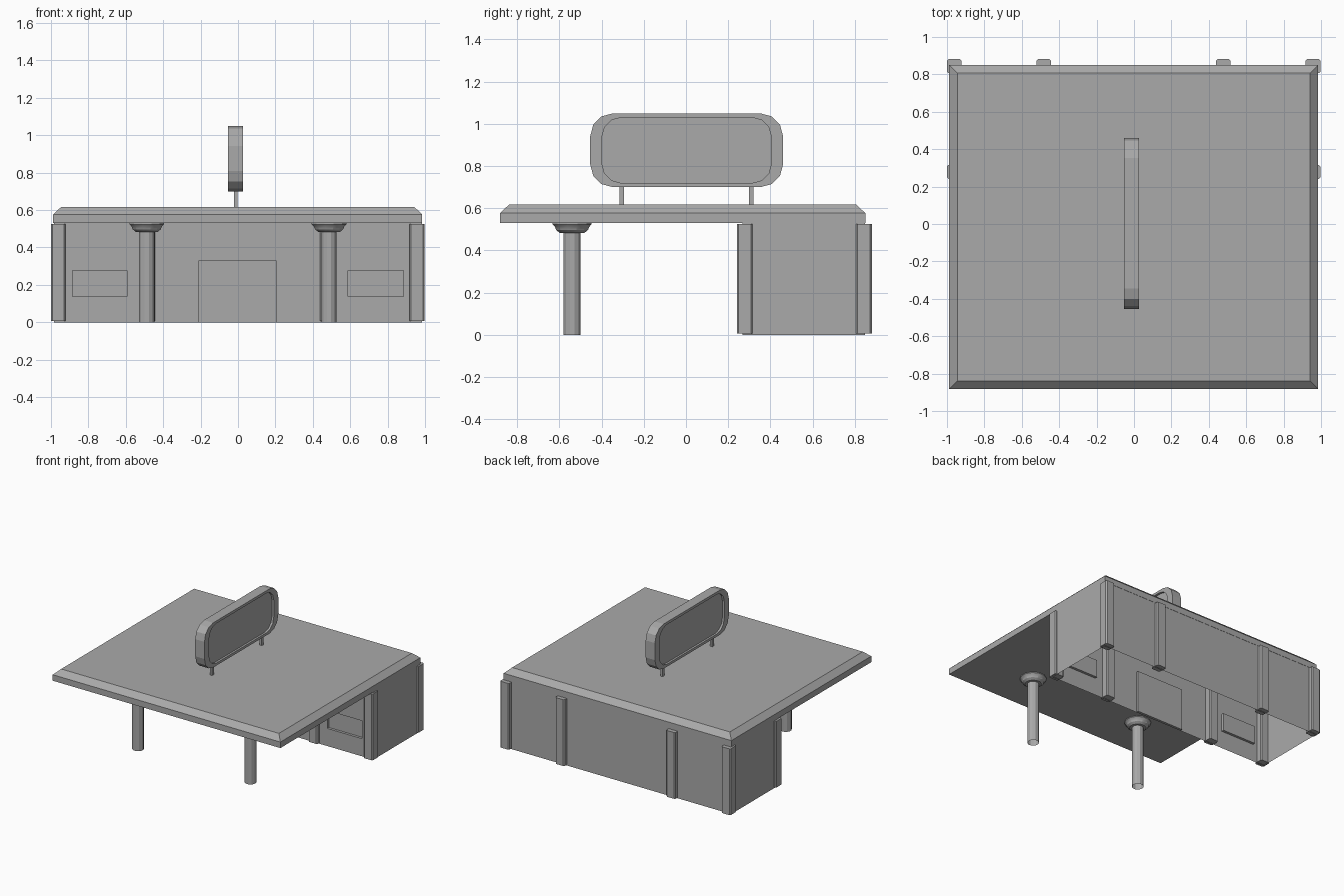
import bpy, bmesh, math
from mathutils import Matrix, Vector

if "Cube" in bpy.data.objects:
    bpy.data.objects.remove(bpy.data.objects["Cube"])

grey = bpy.data.materials.new("plain grey")
grey.use_nodes = True
grey.diffuse_color = (0.4, 0.4, 0.4, 1)
grey.node_tree.nodes["Principled BSDF"].inputs["Base Color"].default_value = (0.4, 0.4, 0.4, 1)


def finish(name, bm, recalc=True):
    if recalc:
        bmesh.ops.recalc_face_normals(bm, faces=bm.faces)
    mesh = bpy.data.meshes.new(name)
    bm.to_mesh(mesh)
    bm.free()
    mesh.materials.append(grey)
    obj = bpy.data.objects.new(name, mesh)
    bpy.context.collection.objects.link(obj)
    return obj


def add_box(bm, lo, hi):
    lo, hi = Vector(lo), Vector(hi)
    place = Matrix.Translation((lo + hi) / 2) @ Matrix.Diagonal((*(hi - lo), 1))
    return bmesh.ops.create_cube(bm, size=1, matrix=place)["verts"]


def box(name, lo, hi, chamfer=0):
    bm = bmesh.new()
    add_box(bm, lo, hi)
    if chamfer:
        upright = [e for e in bm.edges if abs(e.verts[0].co.z - e.verts[1].co.z) > 0.1]
        bmesh.ops.bevel(bm, geom=upright, offset=chamfer, segments=1, affect='EDGES')
    return finish(name, bm)


def loft(name, rings, cap_start=True, cap_end=True):
    """Skin a list of equally long point loops."""
    bm = bmesh.new()
    loops = [[bm.verts.new(p) for p in ring] for ring in rings]
    n = len(loops[0])
    for a, b in zip(loops, loops[1:]):
        for i in range(n):
            j = (i + 1) % n
            bm.faces.new((a[i], a[j], b[j], b[i]))
    if cap_start:
        bm.faces.new(loops[0][::-1])
    if cap_end:
        bm.faces.new(loops[-1])
    return finish(name, bm)


# canopy: slab with a sloped upper rim
def rect(inset, z):
    x0, x1, y0, y1 = -0.988 + inset, 0.985 - inset, -0.882 + inset, 0.85 - inset
    return [(x0, y0, z), (x1, y0, z), (x1, y1, z), (x0, y1, z)]


loft("canopy_roof", [rect(0, 0.53), rect(0, 0.577), rect(0.043, 0.617)])

# shop walls: open shell, front divided into cells for recessed windows and door
W, FRONT, BACK, H = 0.985, 0.268, 0.848, 0.53
xs = [-W, -0.885, -0.593, -0.208, 0.203, 0.587, 0.885, W]
zs = [0, 0.138, 0.278, 0.33, H]
bm = bmesh.new()
grid = [[bm.verts.new((x, FRONT, z)) for z in zs] for x in xs]
cells = {}
for i in range(len(xs) - 1):
    for k in range(len(zs) - 1):
        cells[i, k] = bm.faces.new((grid[i][k], grid[i + 1][k], grid[i + 1][k + 1], grid[i][k + 1]))
for group in ([(1, 1)], [(5, 1)], [(3, 0), (3, 1), (3, 2)]):
    out = bmesh.ops.extrude_face_region(bm, geom=[cells[c] for c in group])
    moved = [v for v in out["geom"] if isinstance(v, bmesh.types.BMVert)]
    bmesh.ops.translate(bm, verts=moved, vec=(0, 0.02, 0))
    old = [cells[c] for c in group if cells[c].is_valid]
    if old:
        bmesh.ops.delete(bm, geom=old, context='FACES_ONLY')
corners = [(W, FRONT), (W, BACK), (-W, BACK), (-W, FRONT)]
for (ax, ay), (bx, by) in zip(corners, corners[1:]):
    bm.faces.new([bm.verts.new(p) for p in ((ax, ay, 0), (bx, by, 0), (bx, by, H), (ax, ay, H))])
finish("shop_walls", bm, recalc=False)

# pilasters at the corners and along the front and back walls
for row, y in (("front", 0.241), ("back", 0.806)):
    for n, x in enumerate((-0.961, -0.483, 0.478, 0.957)):
        half = 0.039
        box(f"{row}_pilaster_{n + 1}", (x - half, y, 0.006), (x + half, y + 0.075, 0.525), 0.008)


# canopy posts with flared collars
def circle(x, y, r, z, n=12):
    turn = [2 * math.pi * (i + 0.5) / n for i in range(n)]
    return [(x + r * math.cos(a), y + r * math.sin(a), z) for a in turn]


collar = [(0.04, 0.483), (0.06, 0.483), (0.078, 0.497), (0.084, 0.512), (0.096, 0.524), (0.096, 0.532)]
for side, x in (("right", -0.488), ("left", 0.487)):
    post = loft(side + "_post", [circle(x, -0.54, 0.042, z) for z in (0, 0.5)], False, False)
    flare = loft(side + "_post_collar", [circle(x, -0.54, r, z) for r, z in collar], False, True)
    for obj in (post, flare):
        bpy.ops.object.select_all(action='DESELECT')
        obj.select_set(True)
        bpy.context.view_layer.objects.active = obj
        bpy.ops.object.shade_smooth_by_angle(angle=math.radians(25))


# roof sign: rounded board with a recessed panel on both faces
def rounded(x, half_y, half_z, r, steps=3):
    pts = []
    for q, (sy, sz) in enumerate(((1, 1), (-1, 1), (-1, -1), (1, -1))):
        for s in range(steps + 1):
            a = math.pi / 2 * (q + s / steps)
            pts.append((x, 0.003 + sy * (half_y - r) + r * math.cos(a),
                        0.875 + sz * (half_z - r) + r * math.sin(a)))
    return pts


def inner(x):
    return rounded(x, 0.401, 0.155, 0.09)


def outer(x):
    return rounded(x, 0.457, 0.175, 0.108)


X0, X1, DEPTH = -0.053, 0.027, 0.016
loft("roof_sign", [inner(X0 + DEPTH), inner(X0), outer(X0), outer(X1), inner(X1), inner(X1 - DEPTH)])

# short sign supports
for side, y in (("front", -0.304), ("back", 0.309)):
    box(side + "_sign_support", (-0.022, y - 0.011, 0.61), (-0.003, y + 0.011, 0.71))
